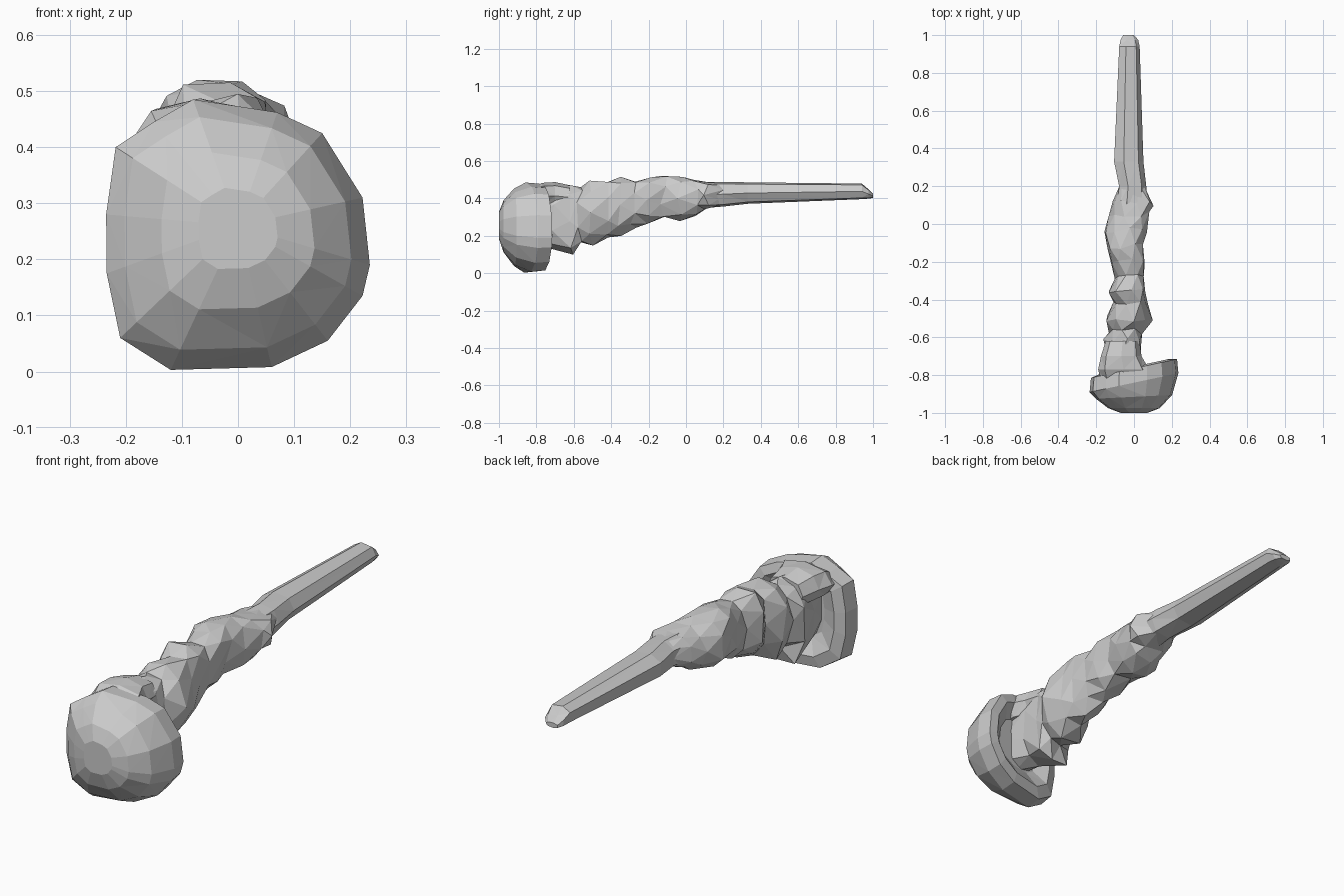
import bpy, bmesh, math, random

random.seed(11)


def skin(name, loops):
    """Join a list of point loops into one closed, triangulated, flat-shaded mesh."""
    bm = bmesh.new()
    rows = [[bm.verts.new(p) for p in loop] for loop in loops]
    sides = len(rows[0])
    for a, b in zip(rows, rows[1:]):
        for i in range(sides):
            j = (i + 1) % sides
            bm.faces.new((a[i], a[j], b[j], b[i]))
    bm.faces.new(rows[0])
    bm.faces.new(rows[-1])
    bmesh.ops.triangulate(bm, faces=bm.faces[:], quad_method='SHORT_EDGE')
    bmesh.ops.recalc_face_normals(bm, faces=bm.faces[:])
    mesh = bpy.data.meshes.new(name)
    bm.to_mesh(mesh)
    bm.free()
    ob = bpy.data.objects.new(name, mesh)
    bpy.context.collection.objects.link(ob)
    return ob


def loft(name, rings, sides, power=2.0, jitter=0.0, twist=False):
    """Rings are (y, x_left, x_right, z_bottom, z_top)."""
    loops = []
    for n, (y, xl, xr, zb, zt) in enumerate(rings):
        half = 0.5 if twist and n % 2 else 0
        loop = []
        for i in range(sides):
            a = 2 * math.pi * (i + half) / sides
            c, s = math.cos(a), math.sin(a)
            px = math.copysign(abs(c) ** (2 / power), c) * (xr - xl) / 2
            pz = math.copysign(abs(s) ** (2 / power), s) * (zt - zb) / 2
            k = 1 + random.uniform(-jitter, jitter * 0.4)
            dy = random.uniform(-jitter, jitter) * 0.15
            loop.append(((xl + xr) / 2 + px * k, y + dy, (zb + zt) / 2 + pz * k))
        loops.append(loop)
    return skin(name, loops)


# Lopsided rounded head with a slanted, dented back
outline = [(0.235, 0.19), (0.222, 0.31), (0.15, 0.425), (0.07, 0.462), (-0.08, 0.485),
           (-0.15, 0.445), (-0.218, 0.40), (-0.235, 0.28), (-0.234, 0.175), (-0.21, 0.06),
           (-0.12, 0.003), (0.06, 0.008), (0.16, 0.055), (0.222, 0.135)]
head_rings = [(-1.0, 0.3, 0), (-0.975, 0.58, 0), (-0.915, 0.86, 0.01), (-0.84, 1.0, 0.05),
              (-0.765, 0.97, 0.05), (-0.755, 0.78, 0.04), (-0.80, 0.5, 0.02)]
skin("domed_head", [
    [(x * s, y + skew * x / 0.235, 0.26 + (z - 0.26) * s) for x, z in outline]
    for y, s, skew in head_rings])

# Overhang joining the top of the head to the neck
loft("head_top_bridge", [
    (-0.85, -0.17, 0.08, 0.34, 0.44),
    (-0.77, -0.19, 0.08, 0.34, 0.483),
    (-0.70, -0.175, 0.04, 0.34, 0.487),
    (-0.62, -0.15, 0.03, 0.34, 0.47),
], 8, power=2.3)

# Gnarled neck of alternating knobs and waists
loft("knobbly_neck", [
    (-0.82, -0.12, 0.05, 0.12, 0.44),
    (-0.72, -0.14, 0.045, 0.12, 0.475),
    (-0.62, -0.165, 0.045, 0.08, 0.475),
    (-0.57, -0.135, 0.05, 0.15, 0.475),
    (-0.50, -0.155, 0.095, 0.145, 0.505),
    (-0.43, -0.115, 0.075, 0.19, 0.505),
    (-0.36, -0.14, 0.065, 0.205, 0.525),
    (-0.28, -0.105, 0.055, 0.24, 0.505),
    (-0.20, -0.13, 0.065, 0.26, 0.52),
    (-0.12, -0.15, 0.05, 0.295, 0.53),
    (-0.03, -0.16, 0.065, 0.275, 0.525),
    (0.05, -0.135, 0.085, 0.305, 0.505),
    (0.11, -0.115, 0.10, 0.34, 0.495),
    (0.19, -0.08, 0.06, 0.36, 0.48),
], 9, power=2.5, jitter=0.12, twist=True)

# Long tapering handle
loft("tapered_handle", [
    (0.08, -0.10, 0.07, 0.345, 0.49),
    (0.20, -0.085, 0.065, 0.355, 0.49),
    (0.33, -0.112, 0.05, 0.37, 0.487),
    (0.94, -0.083, 0.03, 0.395, 0.48),
    (0.975, -0.075, 0.022, 0.398, 0.45),
    (1.00, -0.06, 0.0, 0.402, 0.425),
], 7, power=2.4)
